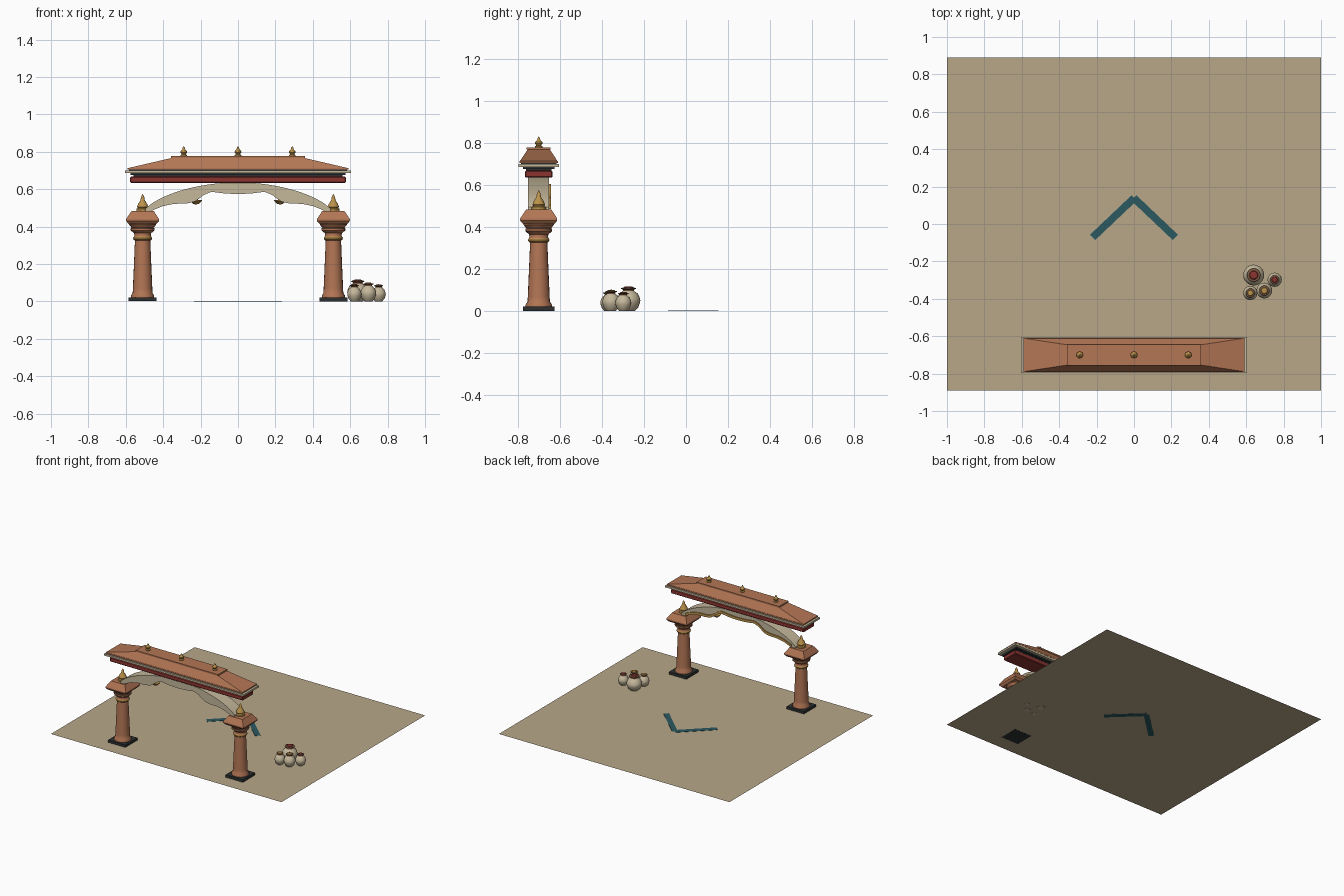
import bpy, bmesh, math
from mathutils import Vector

cube = bpy.data.objects.get("Cube")
if cube:
    bpy.data.objects.remove(cube, do_unlink=True)


def make_mat(name, r, g, b):
    m = bpy.data.materials.new(name)
    m.use_nodes = True
    m.diffuse_color = (r, g, b, 1)
    m.node_tree.nodes["Principled BSDF"].inputs["Base Color"].default_value = (r, g, b, 1)
    return m


SAND = make_mat("sand", 0.48, 0.39, 0.25)
TERRA = make_mat("terracotta", 0.45, 0.18, 0.09)
STONE = make_mat("pale stone", 0.56, 0.48, 0.33)
GOLD = make_mat("gold", 0.5, 0.29, 0.07)
RED = make_mat("deep red", 0.26, 0.035, 0.03)
DARK = make_mat("charcoal", 0.026, 0.03, 0.03)
TEAL = make_mat("teal", 0.024, 0.1, 0.12)
BROWN = make_mat("brown", 0.2, 0.1, 0.055)
GATE_Y = -0.7


def finish(name, bm, mats, loc=(0, 0, 0), smooth=False):
    bmesh.ops.recalc_face_normals(bm, faces=bm.faces)
    me = bpy.data.meshes.new(name)
    bm.to_mesh(me)
    bm.free()
    for m in mats:
        me.materials.append(m)
    if smooth:
        for p in me.polygons:
            p.use_smooth = True
        me.set_sharp_from_angle(angle=math.radians(35))
    ob = bpy.data.objects.new(name, me)
    ob.location = loc
    bpy.context.collection.objects.link(ob)
    return ob


def frustum(name, mat, loc, z0, z1, low, high=None):
    """Box or hipped block: half sizes at the bottom and at the top."""
    bm = bmesh.new()
    bmesh.ops.create_cube(bm, size=2)
    for v in bm.verts:
        hx, hy = (high or low) if v.co.z > 0 else low
        v.co = Vector((v.co.x * hx, v.co.y * hy, z1 if v.co.z > 0 else z0))
    return finish(name, bm, [mat], loc)


def lathe(name, profile, mats, loc, bands=(), sides=20):
    """Turn (radius, height) points; bands maps segment number to material."""
    bm = bmesh.new()
    rings = []
    for r, z in profile:
        n = 1 if r == 0 else sides
        rings.append([bm.verts.new((r * math.cos(math.tau * i / sides),
                                    r * math.sin(math.tau * i / sides), z)) for i in range(n)])
    for k, (a, b) in enumerate(zip(rings, rings[1:])):
        for i in range(sides):
            j = (i + 1) % sides
            quad = [a[i % len(a)], a[j % len(a)], b[j % len(b)], b[i % len(b)]]
            f = bm.faces.new(list(dict.fromkeys(quad)))
            f.material_index = dict(bands).get(k, 0)
    for ring in (rings[0], rings[-1]):
        if len(ring) > 1:
            bm.faces.new(ring)
    return finish(name, bm, mats, loc, smooth=True)


def strip(name, mat, low, high, half, y0, y1, steps=64):
    """Solid band between two height curves, along x."""
    bm = bmesh.new()
    cuts = []
    for i in range(steps + 1):
        x = -half + 2 * half * i / steps
        cuts.append([bm.verts.new(p) for p in ((x, y0, low(x)), (x, y1, low(x)),
                                               (x, y1, high(x)), (x, y0, high(x)))])
    for a, b in zip(cuts, cuts[1:]):
        for i in range(4):
            j = (i + 1) % 4
            bm.faces.new((a[i], a[j], b[j], b[i]))
    bm.faces.new(cuts[0])
    bm.faces.new(cuts[-1])
    return finish(name, bm, [mat], (0, GATE_Y, 0), smooth=True)


# Ground sheet
bm = bmesh.new()
bmesh.ops.create_grid(bm, x_segments=1, y_segments=1, size=1)
bmesh.ops.scale(bm, vec=(1, 0.89, 1), verts=bm.verts)
finish("ground", bm, [SAND], (0, 0, 0.001))

# Chevron on the ground
for side, s in (("left", 1), ("right", -1)):
    arm = frustum(side + "_chevron_arm", TEAL, (s * 0.11, 0.034, 0), 0, 0.003, (0.153, 0.02))
    arm.rotation_euler.z = -s * math.radians(43.5)

# Pillars with plinth, capital and finial
SHAFT = [(0.062, 0.02), (0.062, 0.032), (0.053, 0.045), (0.052, 0.07), (0.048, 0.16),
         (0.041, 0.325), (0.049, 0.331), (0.051, 0.339), (0.047, 0.346), (0.044, 0.352),
         (0.046, 0.365), (0.064, 0.38), (0.064, 0.39), (0.059, 0.394), (0.072, 0.41), (0.072, 0.425)]
SPIRE = [(0.034, 0), (0.034, 0.012), (0.026, 0.017), (0.03, 0.024), (0.024, 0.04),
         (0.011, 0.06), (0.009, 0.075), (0, 0.093)]
for side, s in (("left", 1), ("right", -1)):
    at = (s * 0.51, GATE_Y, 0)
    frustum(side + "_plinth", DARK, at, 0 if s > 0 else 0.002, 0.021, (0.075, 0.075))
    lathe(side + "_pillar", SHAFT, [TERRA, GOLD, BROWN], at, {6: 1, 7: 1, 12: 2})
    frustum(side + "_capital_flare", TERRA, at, 0.415, 0.43, (0.075, 0.075), (0.088, 0.088))
    frustum(side + "_capital_edge", TERRA, at, 0.43, 0.44, (0.088, 0.088))
    frustum(side + "_capital_top", TERRA, at, 0.44, 0.483, (0.088, 0.088), (0.06, 0.06))
    lathe(side + "_finial", SPIRE, [GOLD], (s * 0.51, GATE_Y, 0.482))

# Cusped arch with gold trim at the back and hanging bowls
CUSP = [(0, 0.574), (0.07, 0.577), (0.14, 0.586), (0.18, 0.572), (0.21, 0.548),
        (0.235, 0.532), (0.28, 0.523), (0.34, 0.522), (0.4, 0.51), (0.45, 0.49), (0.5, 0.465)]


def arch_low(x):
    x = min(abs(x), 0.4999)
    for (xa, za), (xb, zb) in zip(CUSP, CUSP[1:]):
        if x < xb:
            return za + (zb - za) * (x - xa) / (xb - xa)


def arch_top(x):
    return 0.485 + 0.151 * max(0, 1 - (x / 0.5) ** 2) ** 0.72


strip("arch", STONE, arch_low, arch_top, 0.495, -0.05, 0.05)
strip("arch_trim", GOLD, lambda x: arch_low(x) + 0.001,
      lambda x: min(arch_low(x) + 0.02, arch_top(x)), 0.46, 0.05, 0.058)
BOWL = [(0, 0.518), (0.016, 0.522), (0.033, 0.538), (0.033, 0.542), (0.01, 0.543), (0.006, 0.57)]
for side, s in (("left", 1), ("right", -1)):
    lathe(side + "_hanging_bowl", BOWL, [GOLD], (s * 0.225, GATE_Y, 0), sides=16)

# Roof built up in layers
mid = (0, GATE_Y, 0)
beam = frustum("roof_beam", RED, mid, 0.634, 0.668, (0.577, 0.065))
bevel = beam.modifiers.new("soft_edges", "BEVEL")
bevel.width = 0.005
frustum("roof_recess", DARK, mid, 0.667, 0.676, (0.56, 0.06))
frustum("lower_cornice", DARK, mid, 0.675, 0.687, (0.575, 0.075))
frustum("cornice", STONE, mid, 0.686, 0.7, (0.603, 0.096))
frustum("eave_gap", DARK, mid, 0.7, 0.706, (0.583, 0.085))
frustum("eave", TERRA, mid, 0.705, 0.713, (0.592, 0.091))
frustum("hipped_roof", TERRA, mid, 0.713, 0.768, (0.588, 0.089), (0.35, 0.053))
frustum("ridge_slab", TERRA, mid, 0.767, 0.778, (0.357, 0.057))
KNOB = [(0.018, 0), (0.018, 0.006), (0.011, 0.01), (0.018, 0.02), (0.017, 0.027),
        (0.008, 0.036), (0.005, 0.046), (0, 0.054)]
for i in (-1, 0, 1):
    lathe("roof_finial", KNOB, [GOLD], (i * 0.29, GATE_Y, 0.777), sides=16)

# Group of lidded pots
POT = [(0.5, 0), (0.82, 0.15), (0.97, 0.34), (1, 0.42), (0.98, 0.5), (0.8, 0.7), (0.5, 0.8),
       (0.44, 0.85), (0.64, 0.9), (0.64, 0.93), (0.42, 0.95), (0.36, 0.98), (0, 1)]
for x, y, r, h, lid in ((0.64, -0.273, 0.056, 0.118, RED), (0.752, -0.298, 0.038, 0.092, RED),
                        (0.622, -0.369, 0.038, 0.094, GOLD), (0.697, -0.356, 0.042, 0.102, GOLD)):
    lathe("pot", [(a * r, b * h) for a, b in POT], [STONE, BROWN, lid], (x, y, 0),
          {6: 1, 7: 1, 8: 1, 9: 1, 10: 2, 11: 2})
